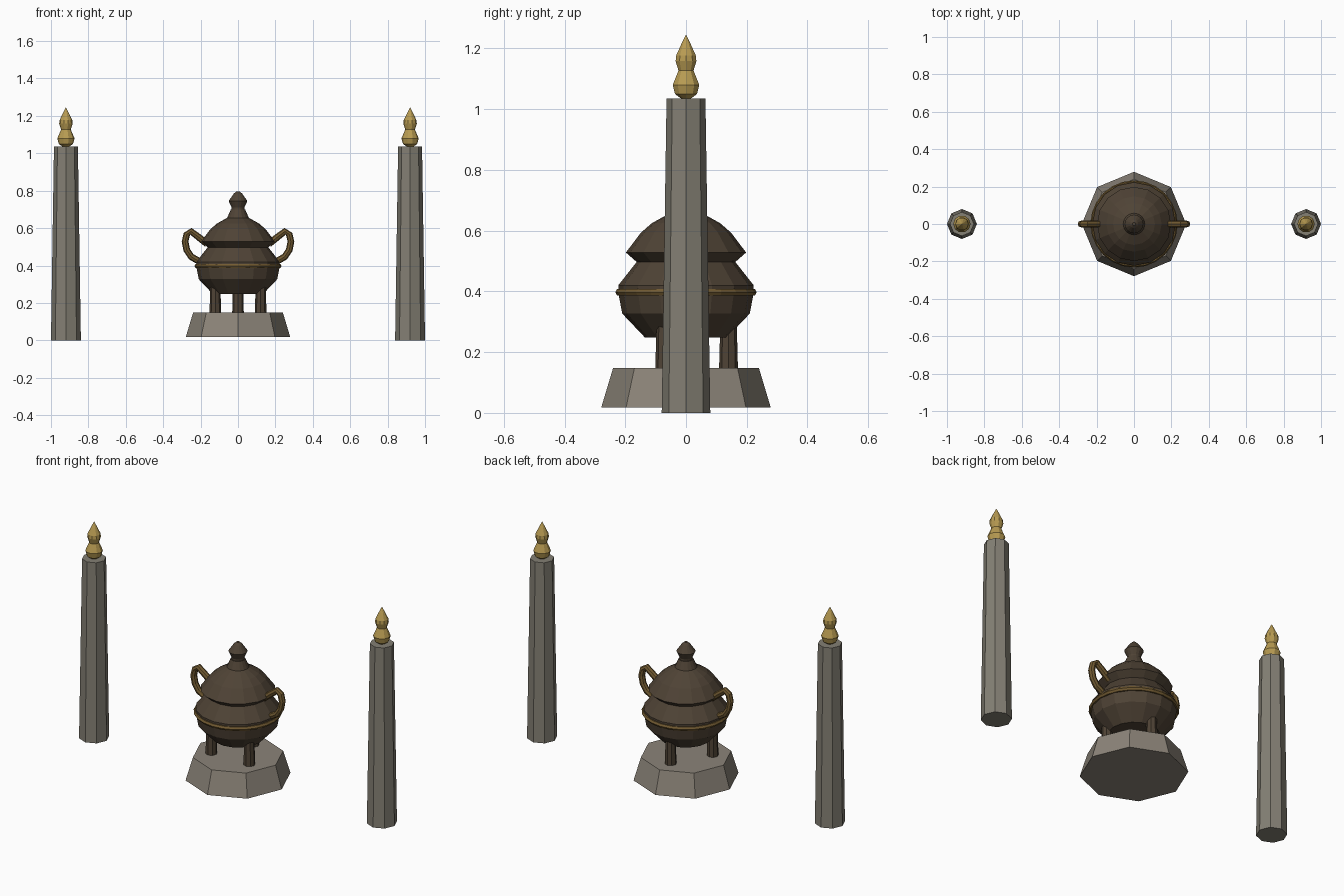
import bpy, bmesh, math
from mathutils import Vector

cube = bpy.data.objects.get("Cube")
if cube:
    bpy.data.objects.remove(cube, do_unlink=True)


def material(name, rgb):
    m = bpy.data.materials.new(name)
    m.use_nodes = True
    m.diffuse_color = (*rgb, 1)
    bsdf = next(n for n in m.node_tree.nodes if n.type == 'BSDF_PRINCIPLED')
    bsdf.inputs["Base Color"].default_value = (*rgb, 1)
    return m


pillar_stone = material("pillar stone", (0.23, 0.215, 0.175))
base_stone = material("base stone", (0.26, 0.23, 0.19))
bronze = material("dark bronze", (0.078, 0.056, 0.036))
brass = material("aged brass", (0.17, 0.105, 0.032))
gold = material("gold", (0.48, 0.33, 0.085))


def finish(bm, name, mat, location=(0, 0, 0)):
    bmesh.ops.recalc_face_normals(bm, faces=bm.faces)
    mesh = bpy.data.meshes.new(name)
    bm.to_mesh(mesh)
    bm.free()
    mesh.materials.append(mat)
    ob = bpy.data.objects.new(name, mesh)
    ob.location = location
    bpy.context.collection.objects.link(ob)
    return ob


def bridge(bm, a, b):
    n = len(a)
    for i in range(n):
        bm.faces.new((a[i], a[(i + 1) % n], b[(i + 1) % n], b[i]))


def turned(name, profile, sides, mat, location=(0, 0, 0)):
    """Closed solid turned about z from (radius, height) pairs."""
    bm = bmesh.new()
    rings = []
    for r, z in profile:
        rings.append([bm.verts.new((r * math.cos(math.tau * i / sides),
                                    r * math.sin(math.tau * i / sides), z))
                      for i in range(sides)])
    for a, b in zip(rings, rings[1:]):
        bridge(bm, a, b)
    bm.faces.new(rings[0])
    bm.faces.new(rings[-1])
    bmesh.ops.remove_doubles(bm, verts=bm.verts, dist=0.0001)
    return finish(bm, name, mat, location)


def tube(name, path, radius, sides, mat, closed=False):
    """Round tube swept along a path of points."""
    bm = bmesh.new()
    pts = [Vector(p) for p in path]
    n = len(pts)
    normal = Vector((0, 0, 1)) if closed else Vector((0, 1, 0))
    rings = []
    for i, p in enumerate(pts):
        if closed:
            tangent = pts[(i + 1) % n] - pts[i - 1]
        else:
            tangent = pts[min(i + 1, n - 1)] - pts[max(i - 1, 0)]
        side = tangent.normalized().cross(normal)
        rings.append([bm.verts.new(p + radius * (math.cos(t) * side + math.sin(t) * normal))
                      for t in (math.tau * k / sides for k in range(sides))])
    for a, b in zip(rings, rings[1:]):
        bridge(bm, a, b)
    if closed:
        bridge(bm, rings[-1], rings[0])
    else:
        bm.faces.new(rings[0])
        bm.faces.new(rings[-1])
    return finish(bm, name, mat)


# Pillars with turned finials
finial = [(0.018, 1.036), (0.038, 1.05), (0.046, 1.08), (0.026, 1.127), (0.036, 1.158),
          (0.034, 1.177), (0.016, 1.215), (0.001, 1.244)]
for side, x in (("left", 0.92), ("right", -0.92)):
    turned(side + "_pillar", [(0.08, 0), (0.064, 1.036)], 8, pillar_stone, (x, 0, 0))
    turned(side + "_finial", finial, 10, gold, (x, 0, 0))

# Octagonal pedestal
turned("pedestal", [(0.279, 0.018), (0.24, 0.148)], 8, base_stone)

# Three legs
for i in range(3):
    a = math.radians(90 + 120 * i)
    turned("leg_%d" % (i + 1), [(0.031, 0.147), (0.027, 0.3)], 8, bronze,
           (0.14 * math.cos(a), 0.14 * math.sin(a), 0))

# Urn bowl and lid
turned("bowl", [(0.135, 0.248), (0.21, 0.327), (0.221, 0.385), (0.223, 0.42),
                (0.16, 0.5)], 16, bronze)
turned("lid", [(0.16, 0.495), (0.198, 0.528), (0.148, 0.594), (0.112, 0.625),
               (0.058, 0.655), (0.038, 0.7)], 16, bronze)
turned("lid_knob", [(0.034, 0.69), (0.034, 0.71), (0.05, 0.745), (0.022, 0.785),
                    (0.008, 0.797)], 16, bronze)

# Band round the bowl
band = [(0.22 * math.cos(math.tau * i / 24), 0.22 * math.sin(math.tau * i / 24), 0.397)
        for i in range(24)]
tube("bowl_band", band, 0.013, 6, brass, closed=True)

# Looped handles
loop = [(0.165, 0.515), (0.212, 0.553), (0.252, 0.583), (0.274, 0.566), (0.283, 0.528),
        (0.274, 0.483), (0.25, 0.447), (0.195, 0.415)]
for side, s in (("left", 1), ("right", -1)):
    tube(side + "_handle", [(s * x, 0, z) for x, z in loop], 0.018, 8, brass)
